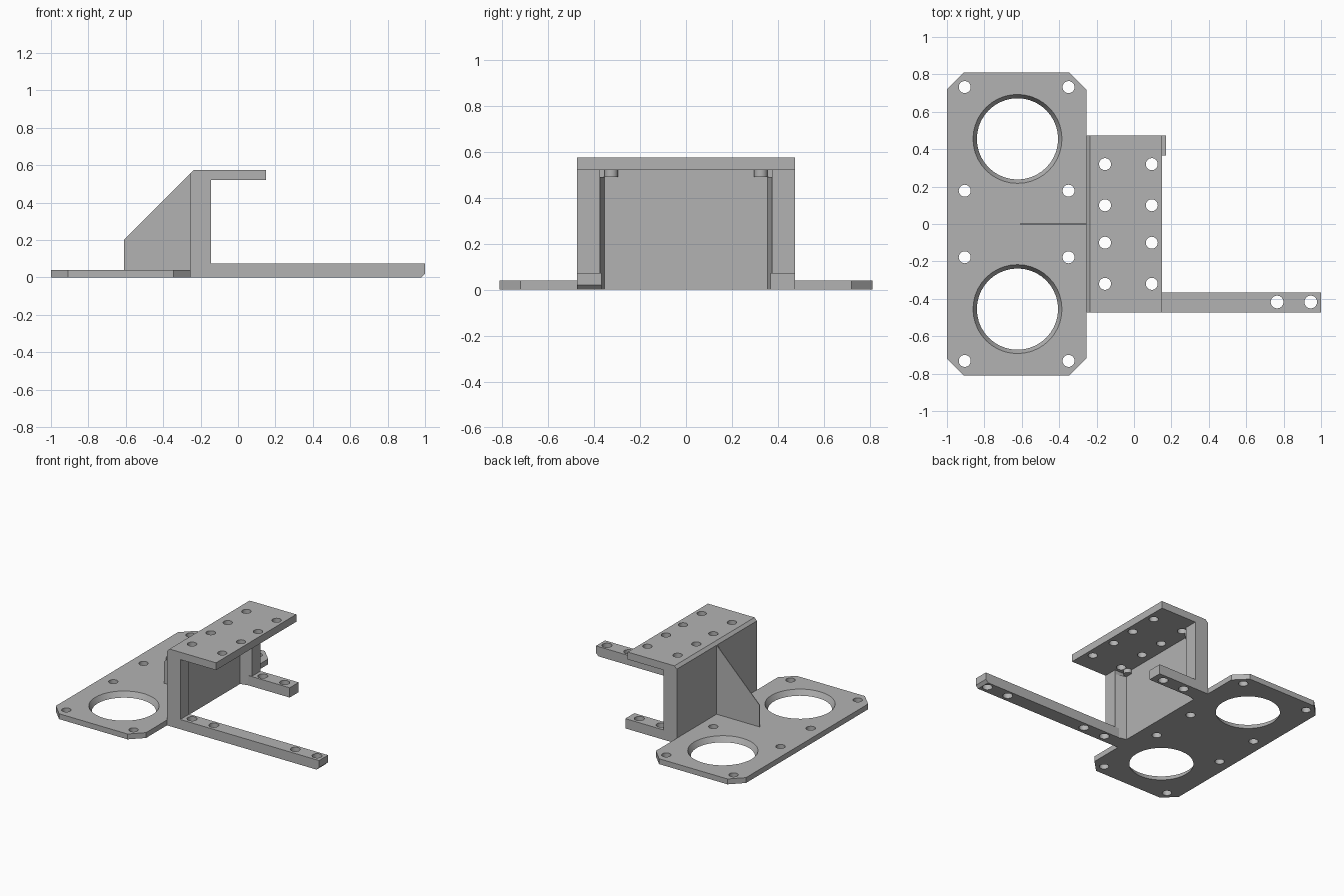
import bpy
import bmesh
from mathutils import Vector

cube = bpy.data.objects.get("Cube")
if cube:
    bpy.data.objects.remove(cube, do_unlink=True)

grey = bpy.data.materials.new("plain grey")
grey.use_nodes = True
COLOUR = (0.45, 0.45, 0.45, 1)
grey.diffuse_color = COLOUR
grey.node_tree.nodes["Principled BSDF"].inputs["Base Color"].default_value = COLOUR


def finish(name, bm):
    bmesh.ops.recalc_face_normals(bm, faces=bm.faces)
    mesh = bpy.data.meshes.new(name)
    bm.to_mesh(mesh)
    bm.free()
    mesh.materials.append(grey)
    obj = bpy.data.objects.new(name, mesh)
    bpy.context.collection.objects.link(obj)
    return obj


def prism(name, points, start, end, axis="y"):
    """Extrude an xz profile along y, or an xy profile along z."""
    bm = bmesh.new()
    if axis == "y":
        verts = [bm.verts.new((a, start, b)) for a, b in points]
        step = Vector((0, end - start, 0))
    else:
        verts = [bm.verts.new((a, b, start)) for a, b in points]
        step = Vector((0, 0, end - start))
    face = bm.faces.new(verts)
    out = bmesh.ops.extrude_face_region(bm, geom=[face])
    moved = [g for g in out["geom"] if isinstance(g, bmesh.types.BMVert)]
    bmesh.ops.translate(bm, verts=moved, vec=step)
    return finish(name, bm)


def rods(name, spots, low_r, high_r, low, high):
    """Upright cylinders or cones at every spot."""
    bm = bmesh.new()
    for x, y in spots:
        made = bmesh.ops.create_cone(bm, cap_ends=True, segments=40, radius1=low_r,
                                     radius2=high_r, depth=high - low)
        bmesh.ops.translate(bm, verts=made["verts"], vec=(x, y, (low + high) / 2))
    return finish(name, bm)


def smooth(obj):
    bpy.ops.object.select_all(action="DESELECT")
    obj.select_set(True)
    bpy.context.view_layer.objects.active = obj
    bpy.ops.object.shade_smooth_by_angle(angle=0.5)


def drill(obj, *cutters):
    bpy.context.view_layer.objects.active = obj
    for cutter in cutters:
        mod = obj.modifiers.new("holes", "BOOLEAN")
        mod.operation = "DIFFERENCE"
        mod.solver = "EXACT"
        mod.object = cutter
        bpy.ops.object.modifier_apply(modifier=mod.name)
        bpy.data.objects.remove(cutter, do_unlink=True)
    smooth(obj)


def grid(xs, ys):
    return [(x, y) for x in xs for y in ys]


BACK, FRONT, HALF = -0.255, -0.145, 0.473
HOLE = 0.032

# Base plate with clipped corners, two tapered openings and screw holes
x0, x1, y1, c = -1.0, BACK, 0.81, 0.09
outline = [(x0, c - y1), (x0 + c, -y1), (x1 - c, -y1), (x1, c - y1),
           (x1, y1 - c), (x1 - c, y1), (x0 + c, y1), (x0, y1 - c)]
base = prism("base_plate", outline, 0, 0.04, "z")
# Cone continues a little beyond both faces for a clean cut
openings = rods("opening_cutter", grid([-0.623], [-0.455, 0.455]), 0.212, 0.243, -0.01, 0.05)
screws = rods("screw_cutter", grid([-0.905, -0.35], [-0.732, -0.178, 0.178, 0.732]),
              HOLE, HOLE, -0.1, 0.1)
drill(base, openings, screws)

# Upright wall panel with its bevelled top edge
prism("wall_panel", [(BACK, 0), (-0.23, 0), (-0.23, 0.575), (-0.235, 0.575),
                     (BACK, 0.555)], -HALF, HALF)

# Top shelf with two rows of holes
shelf = prism("top_shelf", [(-0.235, 0.52), (0.15, 0.52), (0.15, 0.575), (-0.235, 0.575)],
              -HALF, HALF)
drill(shelf, rods("shelf_cutter", grid([-0.155, 0.095], [-0.32, -0.1, 0.1, 0.32]),
                  HOLE, HOLE, 0.4, 0.7))

for side, label in ((-1, "right"), (1, "left")):
    # Side flanges and the slanted web in each inner corner
    prism("flange_" + label, [(BACK, 0), (FRONT, 0), (FRONT, 0.575), (-0.235, 0.575),
                              (BACK, 0.555)], side * 0.373, side * HALF)
    prism("corner_web_" + label, [(-0.235, side * 0.375), (FRONT, side * 0.375),
                                  (-0.235, side * 0.352)], 0, 0.49, "z")
    # Small boss under the shelf
    smooth(rods("shelf_boss_" + label, [(-0.217, side * 0.325)], 0.03, 0.03, 0.49, 0.525))

# Foot rails: a long one with a bevelled tip and a short one
long_rail = prism("long_rail", [(-0.2, 0), (0.98, 0), (1, 0.02), (1, 0.073), (-0.2, 0.073)],
                  -HALF, -0.367)
drill(long_rail, rods("long_rail_cutter", grid([-0.087, 0.093, 0.765, 0.945], [-0.417]),
                      0.034, 0.034, -0.1, 0.2))
short_rail = prism("short_rail", [(-0.2, 0), (0.17, 0), (0.17, 0.073), (-0.2, 0.073)],
                   0.367, HALF)
drill(short_rail, rods("short_rail_cutter", grid([-0.087, 0.093], [0.417]),
                       0.034, 0.034, -0.1, 0.2))

# Thin bracing rib behind the wall
prism("bracing_rib", [(-0.61, 0.03), (-0.25, 0.03), (-0.25, 0.56), (-0.61, 0.2)],
      -0.003, 0.003)
